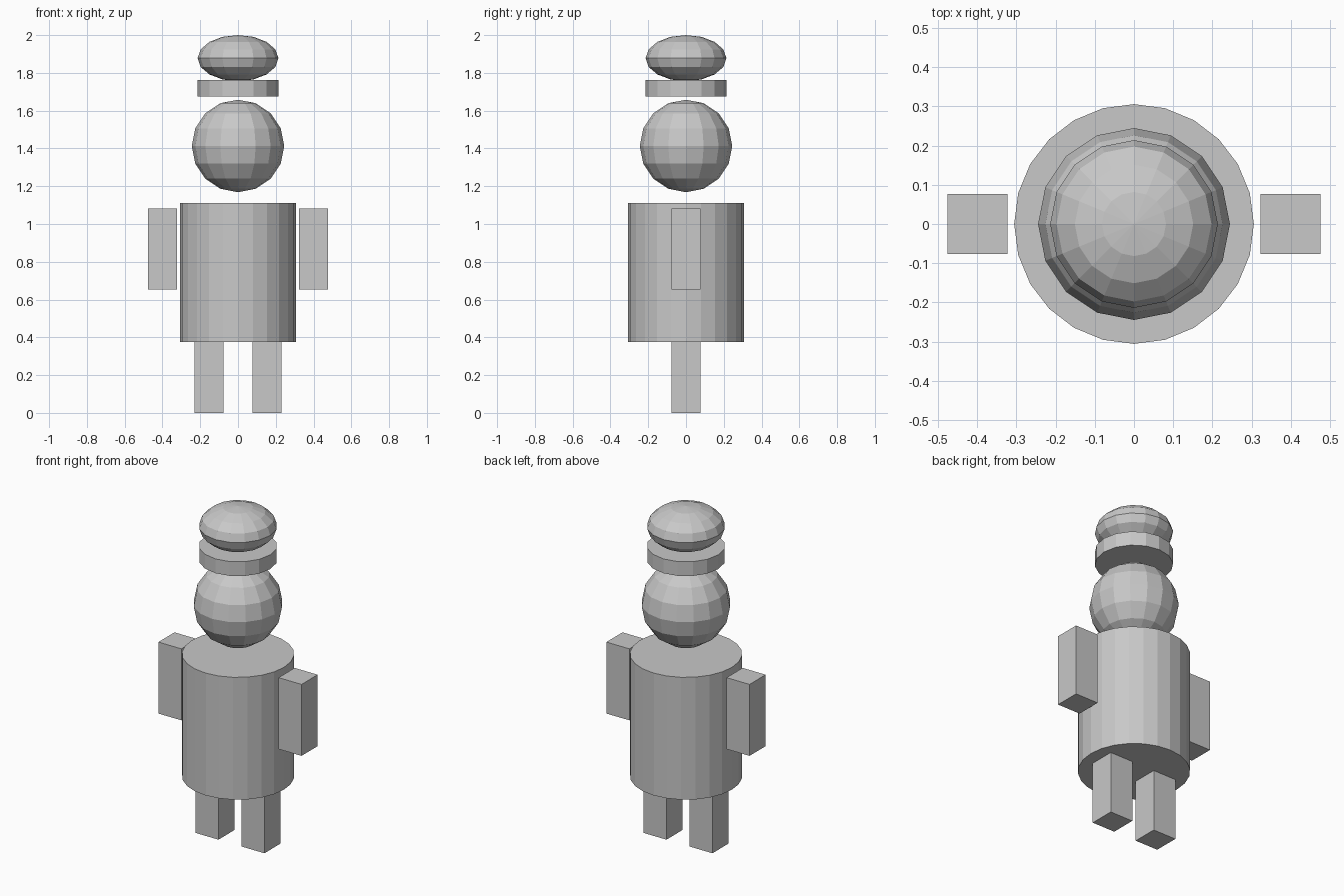
import bpy

default = bpy.data.objects.get("Cube")
if default:
    bpy.data.objects.remove(default, do_unlink=True)

# One plain grey for the whole figure
GREY = (0.58, 0.58, 0.58, 1)
grey = bpy.data.materials.new("plain_grey")
grey.use_nodes = True
grey.diffuse_color = GREY
grey.node_tree.nodes["Principled BSDF"].inputs["Base Color"].default_value = GREY


def finish(name, scale=None):
    """Name, scale and colour the primitive just added."""
    obj = bpy.context.object
    obj.name = obj.data.name = name
    if scale:
        for v in obj.data.vertices:
            v.co = [c * s for c, s in zip(v.co, scale)]
    obj.data.materials.append(grey)
    return obj


def drum(name, sides, radius, bottom, top):
    bpy.ops.mesh.primitive_cylinder_add(
        vertices=sides, radius=radius, depth=top - bottom,
        location=(0, 0, (bottom + top) / 2))
    return finish(name)


def ball(name, radius, half_height, z):
    bpy.ops.mesh.primitive_uv_sphere_add(
        segments=16, ring_count=8, radius=1, location=(0, 0, z))
    return finish(name, (radius, radius, half_height))


def limb(name, x, width, bottom, top):
    bpy.ops.mesh.primitive_cube_add(size=1, location=(x, 0, (bottom + top) / 2))
    return finish(name, (width, width, top - bottom))


# Legs and arms, mirrored left and right
for side, sign in (("left", 1), ("right", -1)):
    limb(side + "_leg", sign * 0.153, 0.153, 0, 0.374)
    limb(side + "_arm", sign * 0.4, 0.153, 0.652, 1.082)

# Body, floating head, and two-part hat
drum("torso", 24, 0.306, 0.374, 1.11)
ball("head", 0.245, 0.245, 1.413)
drum("hat_band", 16, 0.214, 1.676, 1.762)
ball("hat_crown", 0.214, 0.122, 1.878)
